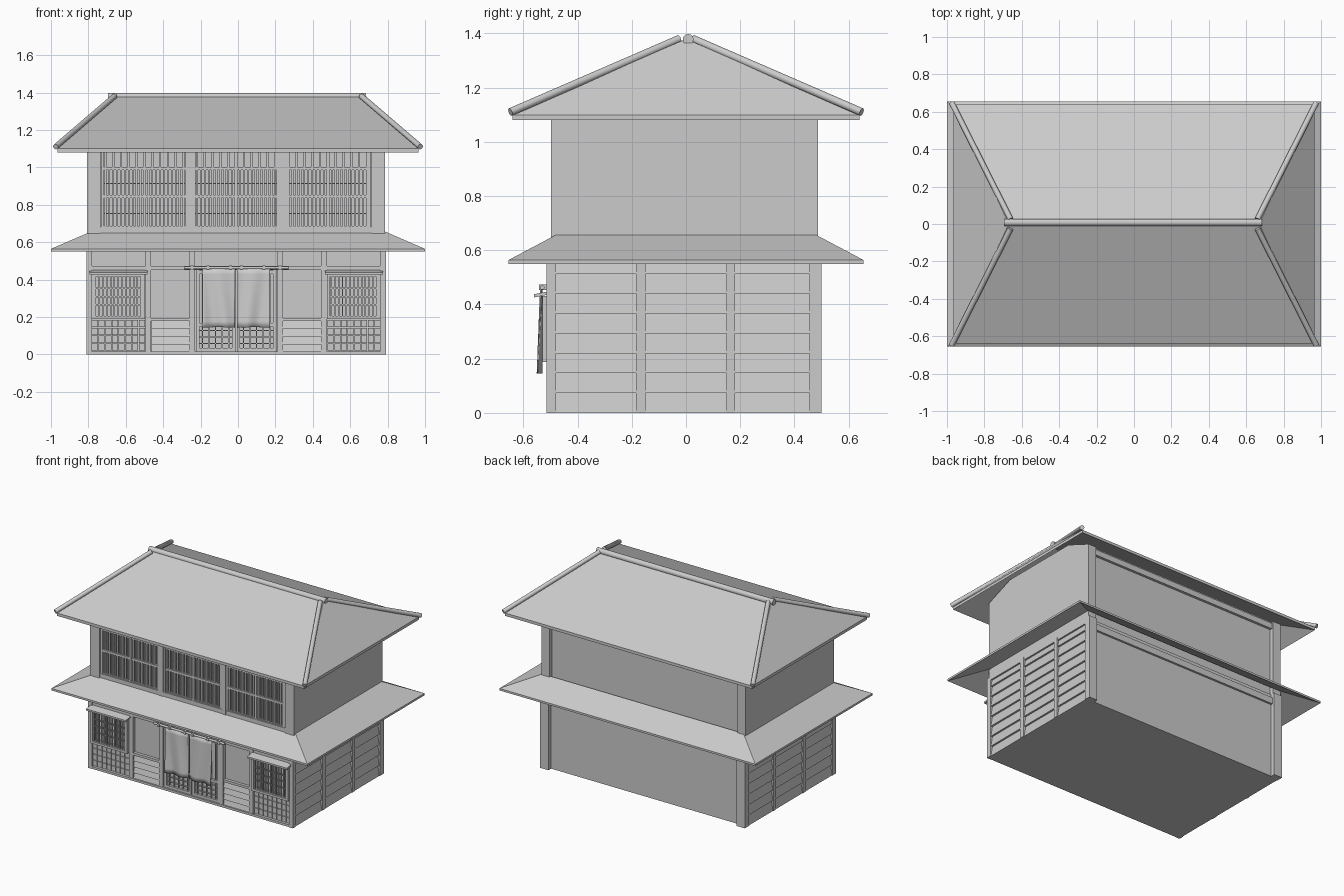
import bpy, bmesh, math
from mathutils import Vector

if "Cube" in bpy.data.objects:
    bpy.data.objects.remove(bpy.data.objects["Cube"])

CX = -0.01  # axis of symmetry of the walls


class Part:
    """Collects simple solids into one named mesh object."""
    def __init__(self, name):
        self.name, self.bm = name, bmesh.new()

    def hexa(self, pts):
        v = [self.bm.verts.new(p) for p in pts]
        for f in ((3, 2, 1, 0), (4, 5, 6, 7), (0, 1, 5, 4), (1, 2, 6, 5), (2, 3, 7, 6), (3, 0, 4, 7)):
            self.bm.faces.new([v[i] for i in f])

    def box(self, x0, x1, y0, y1, z0, z1):
        self.hexa([(x, y, z) for z in (z0, z1) for x, y in ((x0, y0), (x1, y0), (x1, y1), (x0, y1))])

    def mbox(self, x0, x1, *r):
        """Box and its mirror image about the house axis (x measured from it)."""
        self.box(CX + x0, CX + x1, *r)
        self.box(CX - x1, CX - x0, *r)

    def sheet(self, loops, faces, thick):
        """Closed thin roof shell, thickened straight down."""
        v = [self.bm.verts.new(p) for p in loops]
        fs = [self.bm.faces.new([v[i] for i in f]) for f in faces]
        rim = [e for e in self.bm.edges if e.is_boundary]
        dn = [self.bm.verts.new(Vector(p) - Vector((0, 0, thick))) for p in loops]
        idx = {a: b for a, b in zip(v, dn)}
        for f in fs:
            self.bm.faces.new([idx[a] for a in reversed(f.verts)])
        for e in rim:
            a, b = e.verts
            self.bm.faces.new([a, b, idx[b], idx[a]])

    def rod(self, a, b, r, n=12):
        a, b = Vector(a), Vector(b)
        d = b - a
        m = d.to_track_quat('Z', 'Y').to_matrix().to_4x4()
        m.translation = (a + b) / 2
        bmesh.ops.create_cone(self.bm, cap_ends=True, segments=n, radius1=r, radius2=r,
                              depth=d.length, matrix=m)

    def done(self, smooth=False):
        bmesh.ops.recalc_face_normals(self.bm, faces=self.bm.faces)
        me = bpy.data.meshes.new(self.name)
        self.bm.to_mesh(me)
        self.bm.free()
        ob = bpy.data.objects.new(self.name, me)
        bpy.context.collection.objects.link(ob)
        if smooth:
            bpy.ops.object.select_all(action='DESELECT')
            ob.select_set(True)
            bpy.context.view_layer.objects.active = ob
            bpy.ops.object.shade_smooth_by_angle(angle=math.radians(40))
        return ob


# Wall cores of both floors
p = Part("lower_walls"); p.box(-0.79, 0.77, -0.485, 0.47, 0, 0.60); p.done()
p = Part("upper_walls")
p.box(-0.775, 0.755, -0.45, 0.46, 0.58, 1.14)
p.done()
p = Part("upper_side_walls")
for s in (-1, 1):
    xs = sorted((CX + s * 0.77, CX + s * 0.797))
    p.box(*xs, -0.495, 0.485, 0.56, 1.13)
    p.hexa([(x, y, z) for x in xs for y, z in ((-0.495, 1.13), (0.485, 1.13), (0.29, 1.21), (-0.29, 1.21))])
p.done()

# Corner posts and beams
p = Part("corner_posts")
p.mbox(0.735, 0.80, 0.455, 0.50, 0, 0.60)
p.mbox(0.735, 0.797, 0.44, 0.488, 0.60, 1.13)
p.mbox(0.77, 0.80, -0.515, -0.48, 0, 0.58)
p.mbox(0.725, 0.797, -0.498, -0.44, 0.58, 1.13)
p.done()
p = Part("back_beams")
p.box(-0.75, 0.73, 0.46, 0.485, 0.525, 0.57)
p.box(-0.75, 0.73, 0.45, 0.478, 1.08, 1.12)
p.done()

# Side cladding: lapped boards between posts
p = Part("side_boards")
n, h = 7, 0.55 / 7.5
for s in (-1, 1):
    xi, xt, xb = (CX + s * d for d in (0.775, 0.783, 0.796))
    for y0, y1 in ((-0.48, -0.185), (-0.15, 0.15), (0.18, 0.457)):
        for i in range(8):
            z0, z1 = i * h, min((i + 1) * h, 0.57)
            p.hexa([(x, y, z) for z, xo in ((z0, xb), (z1, xt))
                    for x, y in ((xi, y0), (xo, y0), (xo, y1), (xi, y1))])
p.done()
p = Part("side_posts")
for y0, y1 in ((-0.185, -0.15), (0.15, 0.18)):
    p.mbox(0.77, 0.80, y0, y1, 0, 0.58)
p.done()

# Roofs
def rect(x, y, z):
    return [(-x, -y, z), (x, -y, z), (x, y, z), (-x, y, z)]

p = Part("skirt_roof")
p.sheet(rect(1.0, 0.655, 0.564) + rect(0.785, 0.48, 0.657),
        [(i, (i + 1) % 4, (i + 1) % 4 + 4, i + 4) for i in range(4)], 0.014)
p.done()
p = Part("main_roof")
p.sheet(rect(0.965, 0.64, 1.10) + [(-0.67, 0, 1.38), (0.67, 0, 1.38)],
        [(0, 1, 5, 4), (1, 2, 5), (2, 3, 4, 5), (3, 0, 4)], 0.02)
p.done()
p = Part("ridge_pole"); p.rod((-0.695, 0.008, 1.378), (0.685, 0.008, 1.378), 0.02); p.done(True)
p = Part("hip_poles")
for sx in (-1, 1):
    for sy in (-1, 1):
        p.rod((sx * 0.66, sy * 0.025, 1.38), (sx * 0.975, sy * 0.648, 1.11), 0.015)
p.done(True)

# Upper lattice windows
fr, sl = Part("upper_window_frames"), Part("upper_window_slats")
for c in (-0.49, 0, 0.49):
    x0, x1 = CX + c - 0.23, CX + c + 0.23
    for z in (0.67, 0.835, 0.985):
        fr.box(x0, x1, -0.488, -0.465, z, z + 0.016)
    for z in (0.75, 0.91):
        sl.box(x0, x1, -0.474, -0.466, z, z + 0.006)
    for x in (x0 + 0.006, CX + c, x1 - 0.006):
        fr.box(x - 0.008, x + 0.008, -0.49, -0.46, 0.67, 1.12)
    for i in range(1, 22):
        x = x0 + 0.46 * i / 22
        sl.box(x - 0.005, x + 0.005, -0.484, -0.47, 0.68, 0.99)
        if i % 2:
            sl.box(x - 0.006, x + 0.006, -0.484, -0.47, 0.99, 1.12)
fr.mbox(0.23, 0.26, -0.495, -0.45, 0.60, 1.13)
fr.box(-0.75, 0.73, -0.493, -0.45, 0.60, 0.68)
fr.box(-0.75, 0.73, -0.493, -0.45, 1.085, 1.13)
fr.done(); sl.done()

# Lower front posts, lintel and sill
p = Part("front_frame")
p.mbox(0.455, 0.485, -0.51, -0.48, 0, 0.57)
p.mbox(0.22, 0.25, -0.51, -0.48, 0, 0.57)
p.box(-0.79, 0.77, -0.508, -0.48, 0.45, 0.472)
p.box(-0.80, 0.78, -0.513, -0.48, 0, 0.016)
p.mbox(0.25, 0.455, -0.506, -0.48, 0.178, 0.195)
p.done()

# Boards below the plain panels
p = Part("front_boards")
for s in (-1, 1):
    x0, x1 = CX + s * 0.35 - 0.103, CX + s * 0.35 + 0.103
    for i in range(4):
        z0, z1 = 0.012 + i * 0.042, 0.012 + (i + 1) * 0.042
        p.hexa([(x, y, z) for z, yo in ((z0, -0.505), (z1, -0.494))
                for x, y in ((x0, yo), (x1, yo), (x1, -0.48), (x0, -0.48))])
p.done()

# End bay windows: box frame, slats, canopy and tiled base
fr, sl, ca, ti = (Part(n) for n in ("bay_window_frames", "bay_window_slats", "window_canopies", "tile_bases"))
for c in (CX - 0.63, CX + 0.63):
    x0, x1 = c - 0.143, c + 0.143
    for z in (0.188, 0.415):
        fr.box(x0, x1, -0.53, -0.48, z, z + 0.016)
    for x in (x0, x1 - 0.016):
        fr.box(x, x + 0.016, -0.53, -0.48, 0.188, 0.43)
    for i in range(1, 14):
        x = x0 + 0.286 * i / 14
        sl.box(x - 0.004, x + 0.004, -0.524, -0.514, 0.195, 0.42)
    for z in (0.26, 0.305, 0.35):
        sl.box(x0, x1, -0.516, -0.508, z, z + 0.008)
    ca.hexa([(x, y, z + t) for t in (0, 0.012) for x, y, z in
             ((c - 0.155, -0.56, 0.426), (c + 0.155, -0.56, 0.426),
              (c + 0.155, -0.48, 0.442), (c - 0.155, -0.48, 0.442))])
    for j in range(4):
        for i in range(8):
            x, z = x0 + i * 0.0358, 0.018 + j * 0.042
            ti.box(x + 0.002, x + 0.034, -0.502, -0.48, z + 0.002, z + 0.04)
for q in (fr, sl, ca, ti):
    q.done()

# Sliding doors with lattice
p = Part("sliding_doors")
for s in (-1, 1):
    a, b = sorted((CX + s * 0.004, CX + s * 0.215))
    for x in (a, b - 0.018):
        p.box(x, x + 0.018, -0.503, -0.48, 0.016, 0.45)
    for z in (0.016, 0.15, 0.43):
        p.box(a, b, -0.502, -0.48, z, z + 0.018)
    for i in range(1, 6):
        x = a + 0.211 * i / 6
        p.box(x - 0.003, x + 0.003, -0.496, -0.48, 0.02, 0.44)
    for i in range(1, 4):
        p.box(a, b, -0.494, -0.48, 0.02 + i * 0.035, 0.026 + i * 0.035)
p.done()

# Curtain rod, hangers and two wavy cloths
p = Part("curtain_rod"); p.rod((-0.285, -0.53, 0.463), (0.27, -0.53, 0.463), 0.008); p.done(True)
p = Part("rod_hangers")
for x in (0.03, 0.15, 0.235):
    p.mbox(x - 0.008, x + 0.008, -0.542, -0.50, 0.453, 0.474)
p.done()
p = Part("door_curtains")
N, M = 16, 10
for s in (-1, 1):
    g = []
    for j in range(M + 1):
        t = j / M
        g.append([p.bm.verts.new((CX + s * (0.005 + 0.175 * i / N),
                                  -0.536 - 0.006 * t + (0.003 + 0.006 * t) * math.sin(i / N * 9 + 2 * t),
                                  0.46 - 0.315 * t)) for i in range(N + 1)])
    for j in range(M):
        for i in range(N):
            p.bm.faces.new((g[j][i], g[j][i + 1], g[j + 1][i + 1], g[j + 1][i]))
ob = p.done(True)
m = ob.modifiers.new("cloth_thickness", 'SOLIDIFY')
m.thickness = 0.004
